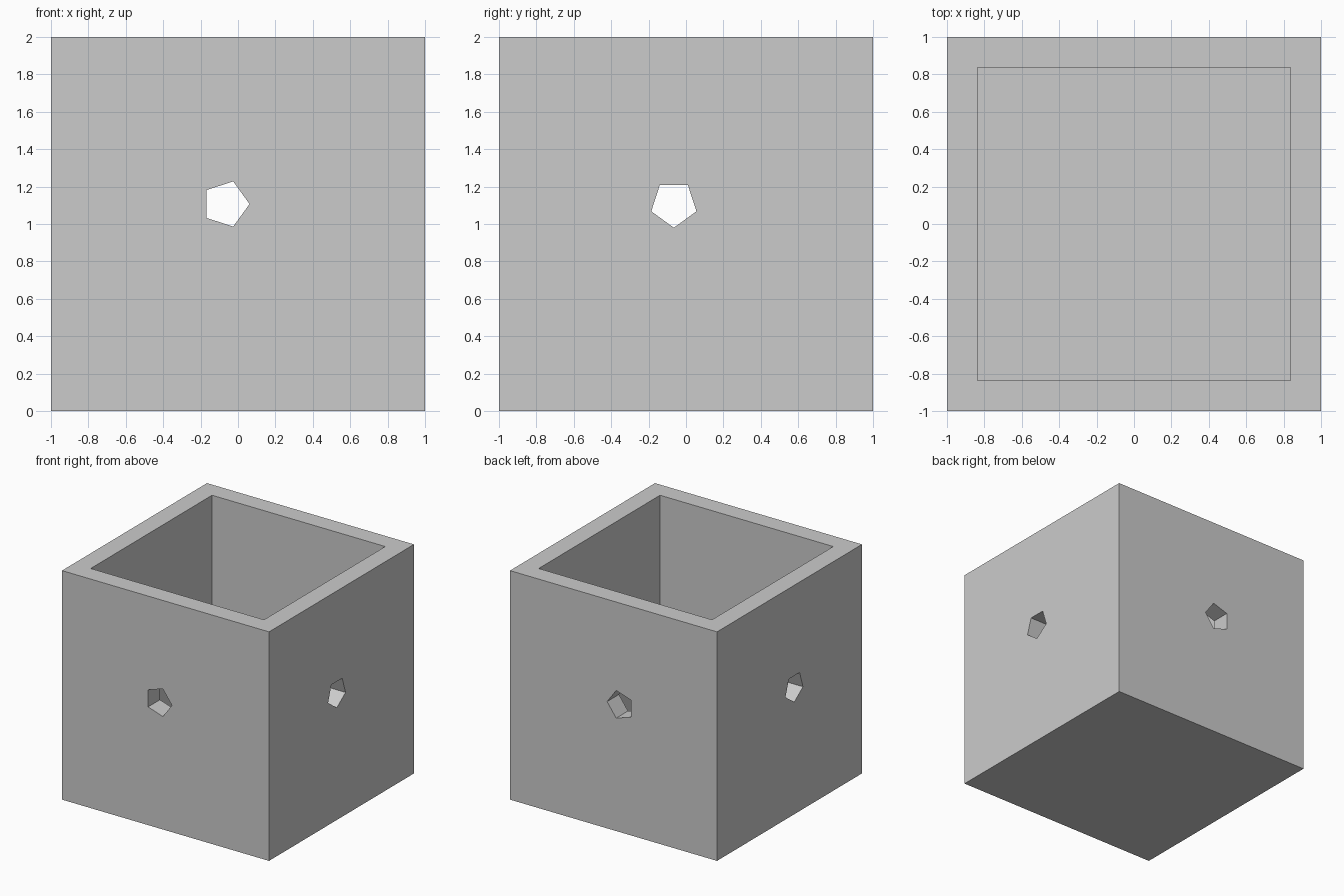
import bpy
import math

if "Cube" in bpy.data.objects:
    bpy.data.objects.remove(bpy.data.objects["Cube"])

SIZE, WALL, FLOOR = 2.0, 0.163, 0.163
HOLE_RADIUS, HOLE_OFFSET, HOLE_HEIGHT = 0.127, -0.065, 1.107

# Plain grey material
grey = bpy.data.materials.new("plain grey")
grey.use_nodes = True
colour = (0.6, 0.6, 0.6, 1)
grey.diffuse_color = colour
grey.node_tree.nodes["Principled BSDF"].inputs["Base Color"].default_value = colour


def finish(name):
    obj = bpy.context.object
    obj.name = name
    obj.data.materials.append(grey)
    return obj


def block(name, width, height, bottom):
    bpy.ops.mesh.primitive_cube_add(size=1, location=(0, 0, bottom + height / 2))
    obj = finish(name)
    obj.scale = (width, width, height)
    bpy.ops.object.transform_apply(location=False, rotation=False, scale=True)
    return obj


def pentagon_bore(name, location, axis, start):
    """Five-sided prism along x or y, its first corner at angle start."""
    bpy.ops.mesh.primitive_cylinder_add(vertices=5, radius=HOLE_RADIUS, depth=3)
    obj = finish(name)
    for v in obj.data.vertices:
        a = math.atan2(v.co.y, v.co.x) - math.pi / 2 + start
        across, up = HOLE_RADIUS * math.cos(a), HOLE_RADIUS * math.sin(a)
        v.co = (v.co.z, across, up) if axis == "x" else (across, -v.co.z, up)
    obj.location = location
    return obj


# Open box and the shapes removed from it
box = block("open_box", SIZE, SIZE, 0)
cutters = [
    block("cavity_cutter", SIZE - 2 * WALL, SIZE, FLOOR),
    pentagon_bore("front_back_hole_cutter", (HOLE_OFFSET, 0, HOLE_HEIGHT), "y", 0),
    pentagon_bore("side_hole_cutter", (0, HOLE_OFFSET, HOLE_HEIGHT), "x", -math.pi / 2),
]

for cutter in cutters:
    cut = box.modifiers.new(cutter.name, "BOOLEAN")
    cut.operation = "DIFFERENCE"
    cut.solver = "EXACT"
    cut.object = cutter
    cutter.hide_render = True
    cutter.hide_viewport = False
    bpy.context.view_layer.objects.active = box
    bpy.ops.object.modifier_apply(modifier=cut.name)
    bpy.data.objects.remove(cutter)
